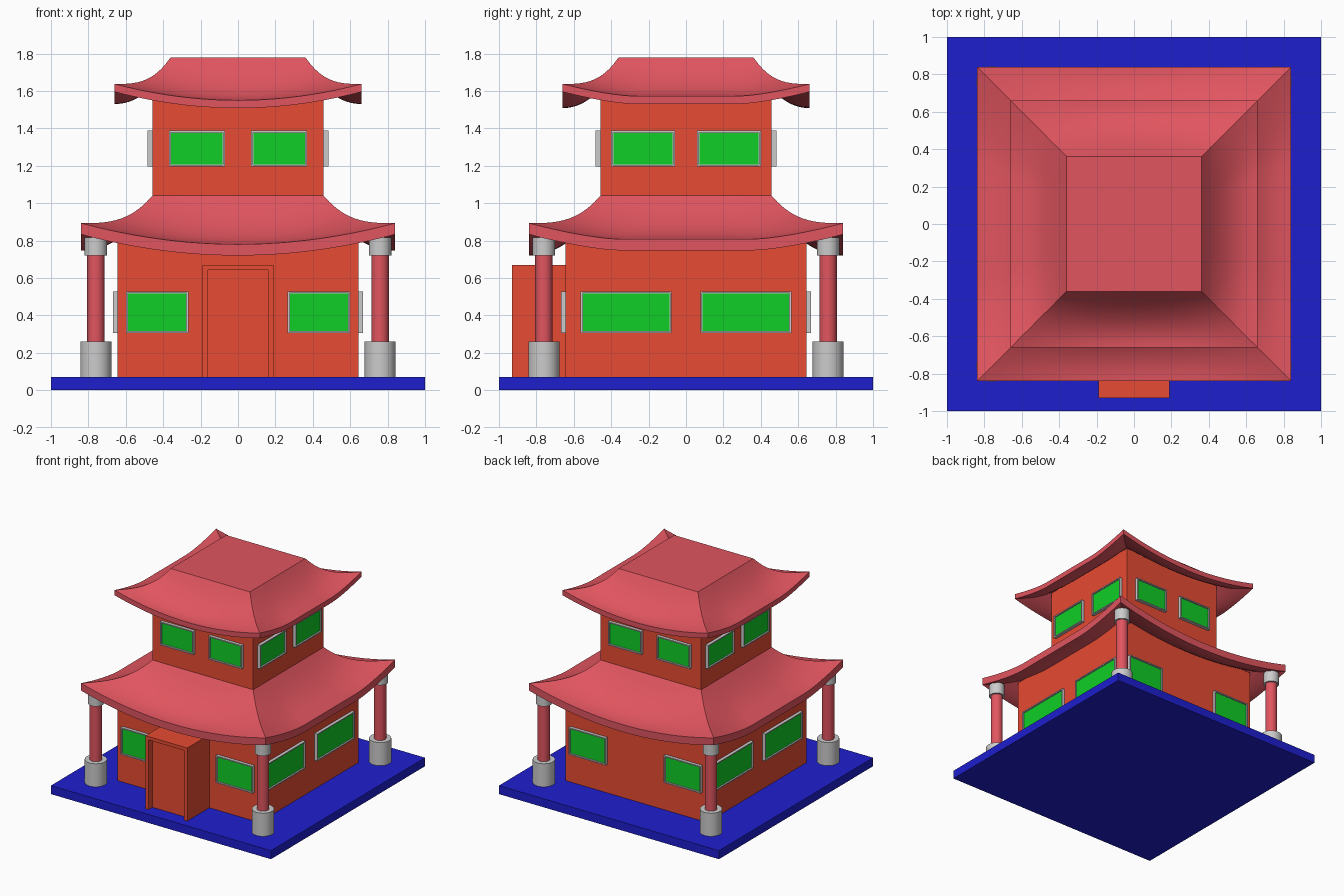
import bpy, bmesh
from math import radians
from mathutils import Matrix, Vector

if "Cube" in bpy.data.objects:
    bpy.data.objects.remove(bpy.data.objects["Cube"])


def material(name, rgb):
    m = bpy.data.materials.new(name)
    m.diffuse_color = (*rgb, 1)
    m.use_nodes = True
    m.node_tree.nodes["Principled BSDF"].inputs["Base Color"].default_value = m.diffuse_color
    return m


WALL = material("wall_orange", (0.80, 0.07, 0.032))
ROOF = material("roof_red", (0.75, 0.09, 0.115))
BLUE = material("plinth_blue", (0.013, 0.013, 0.62))
GREEN = material("glass_green", (0.005, 0.62, 0.02))


def finish(name, bm, mat=None, smooth=None):
    bmesh.ops.recalc_face_normals(bm, faces=bm.faces)
    me = bpy.data.meshes.new(name)
    bm.to_mesh(me)
    bm.free()
    ob = bpy.data.objects.new(name, me)
    bpy.context.collection.objects.link(ob)
    if mat:
        me.materials.append(mat)
    if smooth:
        bpy.ops.object.select_all(action='DESELECT')
        ob.select_set(True)
        bpy.context.view_layer.objects.active = ob
        bpy.ops.object.shade_smooth_by_angle(angle=radians(smooth))
    return ob


def box(name, lo, hi, mat=None, border=0, recess=0, turn=0):
    """Box from lo to hi; optional recessed panel in its -y face; turned about z."""
    lo, hi = Vector(lo), Vector(hi)
    bm = bmesh.new()
    bmesh.ops.create_cube(bm, size=1)
    for v in bm.verts:
        v.co = (lo + hi) / 2 + v.co * (hi - lo)
    if border:
        bm.normal_update()
        front = [f for f in bm.faces if f.normal.y < -0.9]
        bmesh.ops.inset_region(bm, faces=front, thickness=border)
        panel = bmesh.ops.extrude_discrete_faces(bm, faces=front)["faces"][0]
        for v in panel.verts:
            v.co.y += recess
    bm.transform(Matrix.Rotation(radians(turn), 4, 'Z'))
    return finish(name, bm, mat)


def cylinder(name, x, y, z0, z1, r, mat=None):
    bm = bmesh.new()
    bmesh.ops.create_cone(bm, cap_ends=True, segments=32, radius1=r, radius2=r, depth=z1 - z0,
                          matrix=Matrix.Translation((x, y, (z0 + z1) / 2)))
    return finish(name, bm, mat, 40)


def roof(name, r_top, r_eave, z_top, z_corner, z_front, z_side, thick, n=24, m=12):
    """Square swept roof: corners turn up, front/back eaves bow, side eaves have a flat middle."""
    bm = bmesh.new()
    for side in range(4):
        rot = Matrix.Rotation(radians(90 * side), 3, 'Z')

        def point(i, j, dz):
            u, v = 2 * i / n - 1, j / m
            r = r_top + (r_eave - r_top) * v
            z_mid = z_side if side % 2 else z_front
            w = max(0, (abs(u) - 0.42) / 0.58) ** 1.5 if side % 2 else u * u
            mid = z_top + (z_mid - z_top) * (1 - (1 - v) ** 2.1)
            cor = z_top + (z_corner - z_top) * (1 - (1 - v) ** 3.1)
            return bm.verts.new(rot @ Vector((u * r, -r, mid + (cor - mid) * w + dz)))

        top, low = [[[point(i, j, dz) for j in range(m + 1)] for i in range(n + 1)]
                    for dz in (0, -thick)]
        for i in range(n):
            for g in (top, low):
                for j in range(m):
                    bm.faces.new((g[i][j], g[i + 1][j], g[i + 1][j + 1], g[i][j + 1]))
            # eave fascia
            bm.faces.new((top[i][m], top[i + 1][m], low[i + 1][m], low[i][m]))
    bmesh.ops.remove_doubles(bm, verts=bm.verts, dist=1e-4)
    # flat caps on top and under it
    rims = [e for e in bm.edges if e.is_boundary]
    bmesh.ops.holes_fill(bm, edges=rims, sides=0)
    return finish(name, bm, ROOF, 25)


# plinth and the two storeys
box("plinth", (-1, -1, 0), (1, 1, 0.07), BLUE)
box("lower_storey", (-0.643, -0.643, 0.06), (0.643, 0.643, 0.835), WALL)
box("upper_storey", (-0.458, -0.458, 0.95), (0.458, 0.458, 1.63), WALL)

# porch with recessed doorway
box("porch", (-0.19, -0.93, 0.03), (0.19, -0.62, 0.67), WALL, border=0.04, recess=0.05)

# roofs
roof("lower_roof", 0.458, 0.84, 1.04, 0.893, 0.78, 0.807, 0.06)
roof("upper_roof", 0.36, 0.66, 1.78, 1.637, 1.55, 1.572, 0.042)

# windows: storey, wall distance, z range, x range on front/back, x range on sides
for storey, wall, z0, z1, front, flank in (
        ("lower", 0.643, 0.305, 0.528, (0.265, 0.60), (0.077, 0.563)),
        ("upper", 0.458, 1.195, 1.388, (0.07, 0.37), (0.06, 0.40))):
    for k, face in enumerate(("front", "right", "back", "left")):
        x0, x1 = flank if k % 2 else front
        for a, b in ((x0, x1), (-x1, -x0)):
            name = f"{storey}_{face}_window"
            box(name + "_frame", (a, -wall - 0.025, z0), (b, -wall + 0.01, z1),
                border=0.013, recess=0.012, turn=90 * k)
            e = 0.012
            box(name + "_glass", (a + e, -wall - 0.015, z0 + e), (b - e, -wall, z1 - e),
                GREEN, turn=90 * k)

# corner columns
for x in (-0.76, 0.76):
    for y in (-0.76, 0.76):
        cylinder("column_base", x, y, 0.06, 0.26, 0.083)
        cylinder("column_shaft", x, y, 0.25, 0.73, 0.046, ROOF)
        cylinder("column_capital", x, y, 0.72, 0.815, 0.06)
